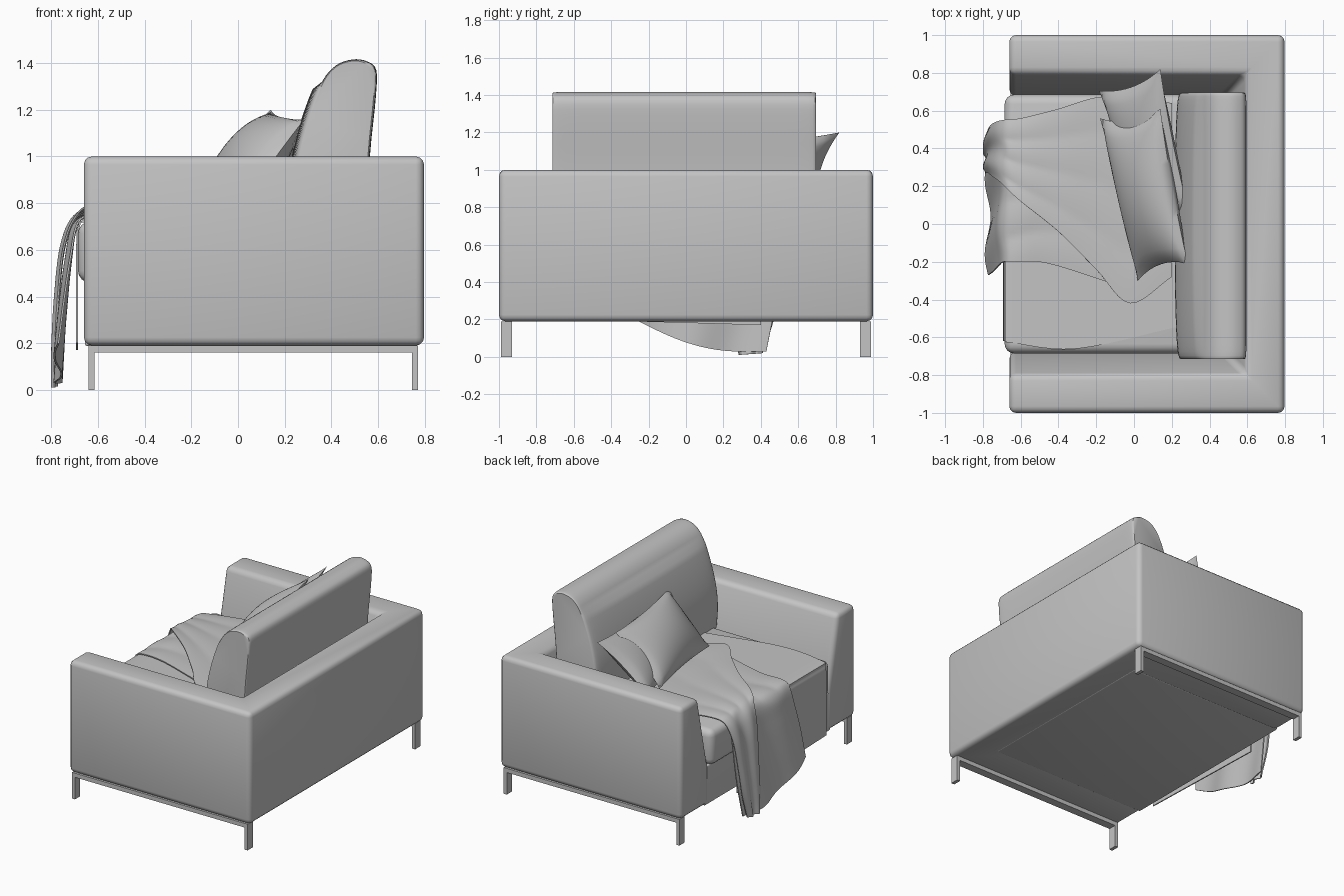
import bpy, bmesh, math
from mathutils import Vector

if "Cube" in bpy.data.objects:
    bpy.data.objects.remove(bpy.data.objects["Cube"])

gray = bpy.data.materials.new("upholstery gray")
gray.diffuse_color = (0.55, 0.55, 0.55, 1)
gray.use_nodes = True
gray.node_tree.nodes["Principled BSDF"].inputs["Base Color"].default_value = gray.diffuse_color


def finish(bm, name, angle=40):
    bmesh.ops.recalc_face_normals(bm, faces=bm.faces[:])
    me = bpy.data.meshes.new(name)
    bm.to_mesh(me)
    bm.free()
    me.materials.append(gray)
    me.shade_smooth()
    me.set_sharp_from_angle(angle=math.radians(angle))
    ob = bpy.data.objects.new(name, me)
    bpy.context.collection.objects.link(ob)
    return ob


def round_edges(bm, width, segs=3, min_angle=30):
    edges = [e for e in bm.edges if len(e.link_faces) == 2
             and e.calc_face_angle(0) > math.radians(min_angle)]
    bmesh.ops.bevel(bm, geom=edges, offset=width, segments=segs, profile=0.5,
                    affect='EDGES', clamp_overlap=True)


def box(name, lo, hi, bevel=0):
    bm = bmesh.new()
    bmesh.ops.create_cube(bm, size=1)
    for v in bm.verts:
        v.co = [(a + b) / 2 + c * (b - a) for a, b, c in zip(lo, hi, v.co)]
    if bevel:
        bmesh.ops.recalc_face_normals(bm, faces=bm.faces[:])
        round_edges(bm, bevel, 4)
    return finish(bm, name)


def loft(name, rings, angle=40, bevel=0):
    """Skin closed rings of equal length and cap both ends."""
    bm = bmesh.new()
    vs = [[bm.verts.new(p) for p in r] for r in rings]
    n = len(vs[0])
    for a, b in zip(vs, vs[1:]):
        for i in range(n):
            j = (i + 1) % n
            bm.faces.new((a[i], a[j], b[j], b[i]))
    bm.faces.new(vs[0])
    bm.faces.new(vs[-1])
    if bevel:
        bmesh.ops.recalc_face_normals(bm, faces=bm.faces[:])
        round_edges(bm, bevel)
    return finish(bm, name, angle)


def spline(pts, n):
    """Catmull-Rom resampling of a list of tuples."""
    ps = [Vector(p) for p in pts]
    ps = [2 * ps[0] - ps[1]] + ps + [2 * ps[-1] - ps[-2]]
    out = []
    for i in range(1, len(ps) - 2):
        a, b, c, d = ps[i - 1:i + 3]
        for k in range(n):
            t = k / n
            out.append(0.5 * (2 * b + (c - a) * t + (2 * a - 5 * b + 4 * c - d) * t * t
                              + (3 * b - a - 3 * c + d) * t ** 3))
    return out + [ps[-2]]


# Arms and back: one sloped profile swept in a U with mitred corners
profile = [(0, 0.19), (0, 1.0), (0.205, 1.0), (0.32, 0.47), (0.32, 0.19)]
stations = [((-0.66, 1), (0, -1)), ((0.797, 1), (-1, -1)),
            ((0.797, -1), (-1, 1)), ((-0.66, -1), (0, 1))]
loft("arms_and_back", [[(p[0] + s[0] * d, p[1] + s[1] * d, z) for d, z in profile]
                       for p, s in stations], bevel=0.035)

# Base under the seat
box("seat_base", (-0.655, -0.72, 0.188), (0.6, 0.72, 0.47), 0.01)

# Metal side frames with legs
for side, y in (("left", 0.96), ("right", -0.96)):
    box(side + "_frame_rail", (-0.64, y - 0.03, 0.16), (0.77, y + 0.03, 0.19))
    for end, x in (("front", -0.6275), ("back", 0.7575)):
        box(f"{side}_{end}_leg", (x - 0.0125, y - 0.03, 0), (x + 0.0125, y + 0.03, 0.165))

# Seat cushion
box("seat_cushion", (-0.685, -0.685, 0.46), (0.45, 0.685, 0.72), 0.05)

# Back cushion: leaning rounded profile, bulging slightly at mid width
back = spline([(0.55, 0.68), (0.565, 1.0), (0.59, 1.25), (0.592, 1.37), (0.55, 1.408),
               (0.49, 1.415), (0.42, 1.39), (0.36, 1.32), (0.30, 1.17), (0.255, 1.0),
               (0.24, 0.85), (0.25, 0.7)], 4)
rings = []
for i in range(29):
    u = i / 14 - 1
    y = -0.01 + 0.705 * math.sin(u * math.pi / 2)
    shrink = 1 - 0.06 * abs(u) ** 10
    bulge = 0.025 * (1 - u * u)
    rings.append([(0.42 + (p.x - 0.42) * shrink - (bulge if p.x < 0.36 else 0),
                   y, 1.05 + (p.y - 1.05) * (1 - 0.02 * abs(u) ** 10)) for p in back])
loft("back_cushion", rings)


def pillow(name, a, b, c, d, thick, n=20):
    """Pinched cushion between four corners given in order."""
    a, b, c, d = map(Vector, (a, b, c, d))
    normal = (b - a).cross(d - a).normalized()
    bm = bmesh.new()
    for side in (1, -1):
        grid = []
        for i in range(n + 1):
            row = []
            for j in range(n + 1):
                u, v = 2 * i / n - 1, 2 * j / n - 1
                # sides curve inward between the pointed corners
                s = (u * (1 - 0.10 * (1 - v * v)) + 1) / 2
                t = (v * (1 - 0.07 * (1 - u * u)) + 1) / 2
                p = a.lerp(b, s).lerp(d.lerp(c, s), t)
                h = ((1 - u * u) * (1 - v * v)) ** 0.6
                row.append(bm.verts.new(p + normal * side * thick / 2 * h))
            grid.append(row)
        for i in range(n):
            for j in range(n):
                bm.faces.new((grid[i][j], grid[i + 1][j], grid[i + 1][j + 1], grid[i][j + 1]))
    bmesh.ops.remove_doubles(bm, verts=bm.verts[:], dist=0.0005)
    return finish(bm, name, 60)


pillow("front_pillow", (0.14, 0.61, 1.19), (0.285, -0.21, 1.16),
       (0.02, -0.30, 0.78), (-0.18, 0.56, 0.85), 0.22)
pillow("rear_pillow", (0.14, 0.82, 1.2), (0.29, 0.06, 1.1),
       (0.05, -0.02, 0.76), (-0.185, 0.705, 0.85), 0.18)


def cloth(name, rows, ripple, thick=0.008, cols=32, sag=0.0):
    """Draped sheet: rows of (x, y_low, y_high, z_low, z_high) from back to front hem."""
    bm = bmesh.new()
    path = spline(rows, 6)
    grid = []
    for i, (x, y0, y1, z0, z1) in enumerate(path):
        f = i / (len(path) - 1)
        row = []
        for j in range(cols + 1):
            t = j / cols
            wave = ripple * math.sin(t * 11 + f * 3) * (0.3 + f)
            hang = max(0, min(1, (-0.66 - x) / 0.05))
            z = z0 + (z1 - z0) * t - sag * f ** 4 * math.sin(math.pi * t)
            row.append(bm.verts.new((x + wave * hang, y0 + (y1 - y0) * t,
                                     max(0.003, z + abs(wave) * (1 - hang)))))
        grid.append(row)
    for r, s in zip(grid, grid[1:]):
        for j in range(cols):
            bm.faces.new((r[j], r[j + 1], s[j + 1], s[j]))
    bmesh.ops.recalc_face_normals(bm, faces=bm.faces[:])
    bmesh.ops.solidify(bm, geom=bm.faces[:], thickness=thick)
    return finish(bm, name, 50)


# Thin cover lying on the seat and hanging down its front
cloth("seat_cover", [(0.25, -0.54, 0.4, 0.727, 0.727), (-0.3, -0.66, 0.4, 0.727, 0.727),
                     (-0.64, -0.63, 0.4, 0.727, 0.727), (-0.685, -0.62, 0.4, 0.70, 0.70),
                     (-0.693, -0.62, 0.4, 0.6, 0.6), (-0.693, -0.62, 0.4, 0.2, 0.17)], 0.0)

# Folded throw: lower layer, then the diagonal upper layer
cloth("throw_lower_layer", [(-0.1, -0.32, 0.5, 0.74, 0.74), (-0.45, -0.21, 0.5, 0.745, 0.75),
                            (-0.62, -0.2, 0.5, 0.745, 0.75), (-0.70, -0.2, 0.5, 0.71, 0.71),
                            (-0.73, -0.22, 0.5, 0.58, 0.56), (-0.755, -0.25, 0.48, 0.4, 0.3),
                            (-0.775, -0.27, 0.43, 0.2, 0.03)], 0.012, sag=0.06)
cloth("throw_upper_layer", [(0.2, -0.28, 0.64, 0.75, 0.75), (-0.02, -0.42, 0.67, 0.76, 0.75),
                            (-0.2, -0.24, 0.67, 0.77, 0.75), (-0.4, -0.04, 0.61, 0.785, 0.755),
                            (-0.6, 0.12, 0.56, 0.79, 0.755), (-0.70, 0.21, 0.55, 0.75, 0.73),
                            (-0.755, 0.25, 0.53, 0.62, 0.6), (-0.78, 0.27, 0.5, 0.4, 0.38),
                            (-0.79, 0.27, 0.47, 0.18, 0.2), (-0.79, 0.28, 0.41, 0.01, 0.02)],
      0.008)
